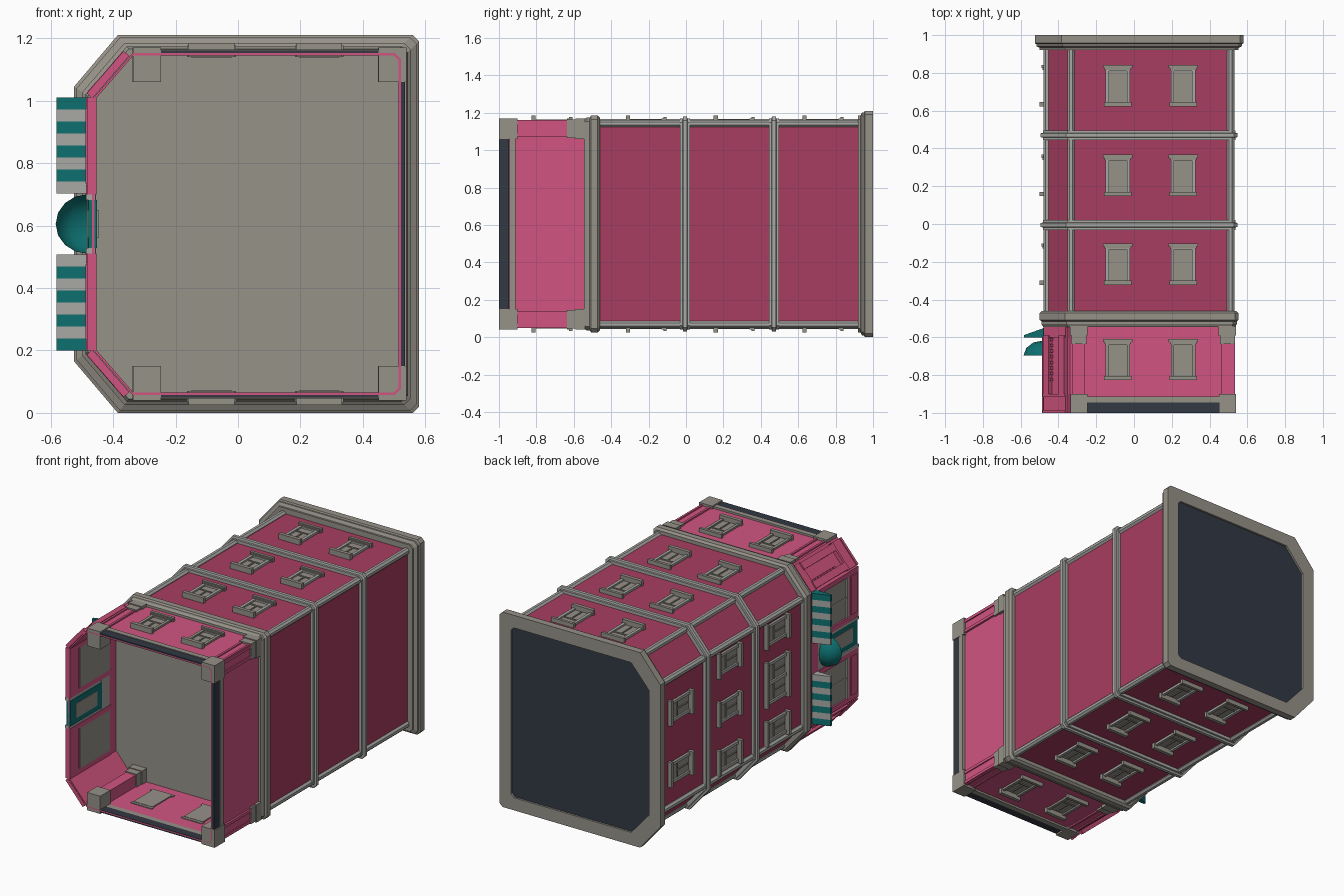
import bpy, bmesh, math
from mathutils import Matrix, Vector

if "Cube" in bpy.data.objects:
    bpy.data.objects.remove(bpy.data.objects["Cube"])

def material(name, *rgb):
    m = bpy.data.materials.new(name)
    m.diffuse_color = [((c / 255 + .055) / 1.055) ** 2.4 for c in rgb] + [1]
    m.use_nodes = True
    m.node_tree.nodes["Principled BSDF"].inputs["Base Color"].default_value = m.diffuse_color
    return m

WALL = material("raspberry wall", 168, 61, 97)
PINK = material("light pink wall", 209, 84, 128)
STONE = material("warm grey stone", 150, 146, 137)
LIGHT = material("light grey trim", 168, 168, 165)
DARK = material("dark slate", 50, 56, 67)
TEAL = material("teal", 13, 112, 112)
ZC = 0.605                       # the building lies on its back: its height runs along y

def finish(name, bm, *mats, normals=True):
    if normals:
        bmesh.ops.recalc_face_normals(bm, faces=bm.faces[:])
    me = bpy.data.meshes.new(name)
    bm.to_mesh(me)
    bm.free()
    for m in mats:
        me.materials.append(m)
    ob = bpy.data.objects.new(name, me)
    bpy.context.collection.objects.link(ob)
    return ob

def outline(d):
    """Floor plan (x, z) grown outward by d, chamfered on the facade side."""
    top = [(-.475 - d, 1.01 + .7 * d), (-.345 - .8 * d, 1.16 + d),
           (.51 + d, 1.16 + d), (.53 + d, 1.14 + d)]
    return top + [(x, 2 * ZC - z) for x, z in reversed(top)]

def loft(name, rings, *mats, caps=True):
    """Stack of outlines (d, y); the last cap takes the last material."""
    bm = bmesh.new()
    loops = [[bm.verts.new((x, y, z)) for x, z in outline(d)] for d, y in rings]
    for a, b in zip(loops, loops[1:]):
        for i in range(8):
            j = (i + 1) % 8
            bm.faces.new((a[i], a[j], b[j], b[i]))
    if caps:
        bm.faces.new(loops[0])
        bm.faces.new(loops[-1]).material_index = len(mats) - 1
    return finish(name, bm, *mats)

def frame(o, u, n):
    """Wall frame: u along the wall, v = y, n outward."""
    return Matrix((Vector((*u, 0)), Vector((0, 1, 0, 0)), Vector((*n, 0)),
                   Vector((*o, 1)))).transposed()

def box(bm, M, u0, u1, v0, v1, n0, n1, mi=0):
    S = Matrix.Translation(((u0 + u1) / 2, (v0 + v1) / 2, (n0 + n1) / 2)) @ \
        Matrix.Diagonal((u1 - u0, v1 - v0, n1 - n0, 1))
    vs = bmesh.ops.create_cube(bm, size=1, matrix=M @ S)['verts']
    for f in {f for v in vs for f in v.link_faces}:
        f.material_index = mi

FRONT = frame((-.465, 0, ZC), (0, 0, 1), (-1, 0, 0))
REAR = frame((.525, 0, ZC), (0, 0, 1), (1, 0, 0))
SIDE = {s: frame((0, 0, ZC + s * .545), (1, 0, 0), (0, 0, s)) for s in (1, -1)}
cn = Vector((-.755, 0, .656))
CHAMFER = {s: frame((-.407, 0, ZC + s * .477), (.656, 0, s * .755), (cn.x, 0, s * cn.z))
           for s in (1, -1)}

# main storeys, mouldings and roof
loft("upper_walls", [(-.01, -.5), (-.01, .95)], WALL)
loft("first_cornice", [(.006, -.545), (.014, -.53), (.014, -.515), (.024, -.508),
                       (.024, -.472), (.012, -.46), (-.012, -.46)], STONE)
for i, y in enumerate((-.005, .47)):
    loft(f"floor_band_{i}", [(-.012, y - .026), (.008, y - .026), (.008, y - .013), (.019, y - .010),
                             (.019, y + .010), (.008, y + .013), (.008, y + .026),
                             (-.012, y + .026)], LIGHT)
loft("roof_cornice", [(-.012, .92), (.024, .92), (.024, .932), (.042, .942), (.042, .952),
                      (.05, .957), (.05, 1), (-.028, 1), (-.028, .988)], STONE, DARK)

# rounded strips on the upper corners
bm = bmesh.new()
pts = outline(-.014)
corners = [pts[0], pts[1], (.512, 1.142), (.512, 2 * ZC - 1.142), pts[6], pts[7]]
for x, z in corners:
    bmesh.ops.create_cone(bm, cap_ends=True, segments=8, radius1=.021, radius2=.021, depth=1.4,
                          matrix=Matrix.Translation((x, .23, z)) @ Matrix.Rotation(math.pi / 2, 4, 'X')
                          @ Matrix.Rotation(math.pi / 8, 4, 'Z'))
finish("corner_strips", bm, LIGHT)

# ground floor shell, open underneath
shell = loft("ground_walls", [(-.008, -1), (-.008, -.53)], PINK, caps=False)
mod = shell.modifiers.new("thickness", 'SOLIDIFY')
mod.thickness = .008

# windows: pane, frame, T bar, lintel and sill
def window(name, M, u, v, w=.13, frame_mat=LIGHT):
    bm = bmesh.new()
    W = M @ Matrix.Translation((u, v, 0))
    h = w / 2
    box(bm, W, -h, h, -.095, .095, -.012, .004)
    for s in (-1, 1):
        a, b = sorted((s * h, s * (h - .018)))
        box(bm, W, a, b, -.095, .095, -.01, .014, 1)
    box(bm, W, -h, h, .075, .095, -.01, .014, 1)
    for c in ([0] if w < .2 else [-.06, .06]):
        box(bm, W, c - .045, c + .045, .02, .028, 0, .009)
        box(bm, W, c - .004, c + .004, -.08, .02, 0, .009)
    if w > .2:
        box(bm, W, -.01, .01, -.09, .09, 0, .014, 1)
    box(bm, W, -h - .013, h + .013, .09, .107, -.01, .026)
    box(bm, W, -h - .005, h + .005, .08, .092, -.01, .019)
    box(bm, W, -h - .008, h + .008, -.112, -.09, -.01, .034)
    finish(name, bm, STONE, frame_mat)

levels = (-.21, .26, .735)
for s in (1, -1):
    for x in (-.085, .26):
        for v in levels:
            window("side_window", SIDE[s], x, v)
        window("ground_side_window", SIDE[s], x, -.715, frame_mat=STONE)
for v, us in zip(levels, ((-.3, .3), (-.3, 0, .3), (-.19, .19))):
    for u in us:
        window("facade_window", FRONT, u, v)
window("facade_wide_window", FRONT, 0, -.21, w=.26)

# corner columns: stone base and capital, pink panelled shaft
for s in (1, -1):
    for x in (-.292, .494):
        M = SIDE[s] @ Matrix.Translation((x, 0, 0))
        bm = bmesh.new()
        box(bm, M, -.044, .046, -1, -.9, -.09, .02)
        box(bm, M, -.046, .046, -.59, -.54, -.09, .02)
        box(bm, M, -.038, .040, -.635, -.59, -.085, .014)
        box(bm, M, -.033, .033, -.9, -.63, -.078, .004, 1)
        for a, b in ((-.033, -.02), (.02, .033)):
            box(bm, M, a, b, -.9, -.63, -.01, .011, 1)
        if x > 0:                # panel edges facing the rear
            for a, b in ((-.078, -.06), (-.012, .006)):
                box(bm, M, .03, .04, -.9, -.63, a, b, 1)
        finish("corner_column", bm, STONE, PINK)

# slate plinth with stone capping on three sides
bm = bmesh.new()
for M, a, b in ((SIDE[1], -.25, .45), (SIDE[-1], -.25, .45), (REAR, -.455, .455)):
    box(bm, M, a, b, -1, -.945, -.006, .010, 0)
    box(bm, M, a, b, -.945, -.912, -.006, .014, 1)
finish("plinth", bm, DARK, STONE)

# chamfer pilasters with base panel and small stacked blocks
for s in (1, -1):
    bm = bmesh.new()
    M = CHAMFER[s]
    box(bm, M, -.095, .085, -1, -.905, -.004, .014)
    box(bm, M, -.095, .085, -.915, -.9, -.004, .020)
    box(bm, M, -.095, .085, -1, -.985, -.004, .020)
    box(bm, M, -.095, .085, -.6, -.545, -.004, .014)
    for c in (-.068, .058):
        box(bm, M, c - .022, c + .022, -.905, -.59, -.004, .022)
    for i in range(8):
        v = -.83 + i * .03
        box(bm, M, -.046, -.036, v, v + .016, -.004, .016)
    finish("chamfer_pilasters", bm, PINK)

# shopfront: pink base, piers, panes, and a teal door with pale frame
bm = bmesh.new()
for s in (1, -1):
    M = FRONT @ Matrix.Diagonal((s, 1, 1, 1))
    box(bm, M, .095, .405, -1, -.91, -.012, .018, 0)
    box(bm, M, .13, .37, -.985, -.925, 0, .023, 0)
    box(bm, M, .125, .375, -.9, -.61, -.012, .012, 1)
    for a, b in ((.095, .125), (.375, .405)):
        box(bm, M, a, b, -.91, -.6, -.012, .022, 0)
    box(bm, M, .245, .253, -.9, -.61, 0, .016, 2)
    box(bm, M, .125, .375, -.905, -.89, 0, .022, 2)
    box(bm, M, .077, .095, -1, -.69, -.008, .022, 2)
box(bm, FRONT, -.405, .405, -.61, -.545, -.01, .014, 0)
box(bm, FRONT, -.095, .095, -.69, -.61, -.01, .015, 2)
finish("shopfront", bm, PINK, STONE, LIGHT)
bm = bmesh.new()
box(bm, FRONT, -.077, .077, -1, -.69, -.014, .014, 0)
box(bm, FRONT, -.045, .045, -.95, -.74, -.018, .018, 1)
finish("door", bm, TEAL, STONE)

# striped awnings either side of the door
prof = [(-.47, -.548), (-.582, -.588), (-.582, -.602), (-.47, -.602)]
for s in (1, -1):
    bm = bmesh.new()
    for i in range(8):
        z0, z1 = (ZC + s * (.097 + .0386 * k) for k in (i, i + 1))
        a, b = ([bm.verts.new((x, y, z)) for x, y in prof] for z in (z0, z1))
        fs = [bm.faces.new(a), bm.faces.new(b)]
        fs += [bm.faces.new((a[k], a[k - 1], b[k - 1], b[k])) for k in range(4)]
        for f in fs:
            f.material_index = i % 2
    finish("awning", bm, LIGHT, TEAL)

# quarter dome canopy over the door
bm = bmesh.new()
bmesh.ops.create_uvsphere(bm, u_segments=12, v_segments=8, radius=1)
geom = [v for v in bm.verts if v.co.x > .01 or v.co.y < -.01]
bmesh.ops.delete(bm, geom=geom, context='VERTS')
bmesh.ops.transform(bm, verts=bm.verts[:], matrix=Matrix.Translation((-.482, -.695, ZC))
                    @ Matrix.Diagonal((.102, .078, .095, 1)))
for f in bm.faces:
    f.smooth = True
finish("door_canopy", bm, TEAL, normals=False)
